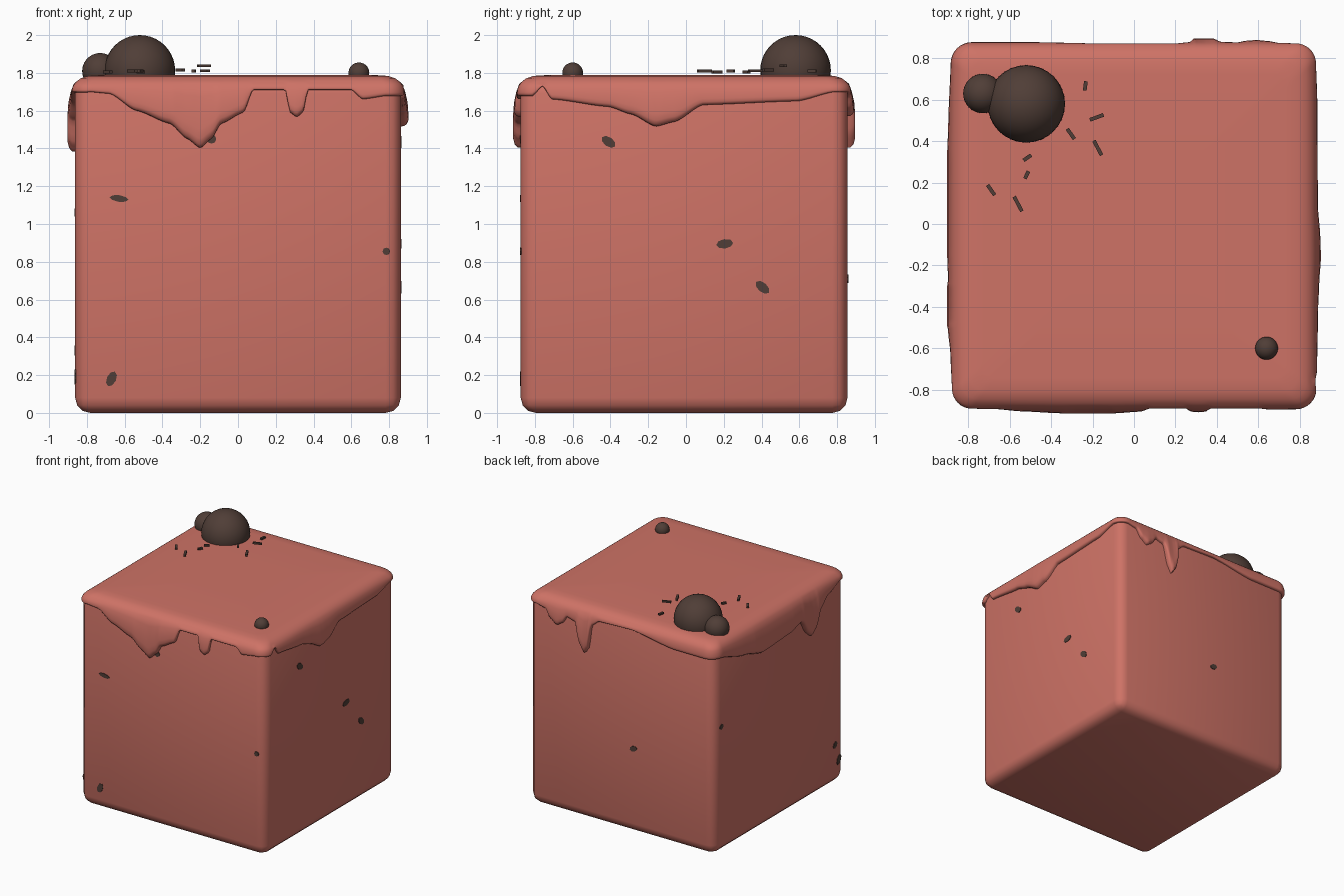
import bpy, bmesh, math
from mathutils import Vector, Matrix

if "Cube" in bpy.data.objects:
    bpy.data.objects.remove(bpy.data.objects["Cube"])

HX, HY, CY, R = 0.862, 0.865, -0.01, 0.08   # body half sizes, y centre, corner radius


def material(name, rgb):
    m = bpy.data.materials.new(name)
    m.diffuse_color = (*rgb, 1)
    m.use_nodes = True
    m.node_tree.nodes["Principled BSDF"].inputs["Base Color"].default_value = m.diffuse_color
    return m


PINK = material("salmon_pink", (0.62, 0.17, 0.133))
BROWN = material("dark_chocolate", (0.080, 0.048, 0.038))


def finish(bm, name, mat, angle=None):
    bmesh.ops.recalc_face_normals(bm, faces=bm.faces)
    me = bpy.data.meshes.new(name)
    bm.to_mesh(me)
    bm.free()
    ob = bpy.data.objects.new(name, me)
    bpy.context.collection.objects.link(ob)
    me.materials.append(mat)
    if angle:
        bpy.ops.object.select_all(action='DESELECT')
        ob.select_set(True)
        bpy.context.view_layer.objects.active = ob
        bpy.ops.object.shade_smooth_by_angle(angle=math.radians(angle))
    return ob


# Cake body: rounded block
bm = bmesh.new()
bmesh.ops.create_cube(bm, size=1, matrix=Matrix.Translation((0, CY, 0.886))
                      @ Matrix.Diagonal((2 * HX, 2 * HY, 1.772, 1)))
bmesh.ops.bevel(bm, geom=bm.edges[:], offset=R, segments=3, profile=0.5, affect='EDGES')
finish(bm, "cake_body", PINK, 40)

# Icing: lower edge height along each side (coordinate, z)
FRONT = [(-.8, 1.70), (-.68, 1.69), (-.54, 1.60), (-.36, 1.53), (-.27, 1.45), (-.2, 1.40),
         (-.14, 1.45), (-.09, 1.53), (.03, 1.59), (.08, 1.71), (.25, 1.71), (.275, 1.59),
         (.31, 1.565), (.345, 1.59), (.37, 1.71), (.6, 1.71), (.66, 1.66), (.8, 1.68)]
RIGHT = [(-.8, 1.68), (-.75, 1.73), (-.7, 1.66), (-.4, 1.62), (-.28, 1.58), (-.15, 1.515),
         (-.05, 1.54), (.1, 1.63), (.6, 1.65), (.8, 1.70)]
BACK = [(-.8, 1.65), (-.5, 1.65), (-.1, 1.71), (.2, 1.70), (.27, 1.65), (.3, 1.45), (.335, 1.40),
        (.37, 1.46), (.42, 1.64), (.5, 1.66), (.54, 1.60), (.59, 1.57), (.65, 1.61), (.7, 1.68),
        (.8, 1.70)]
LEFT = [(-.8, 1.70), (-.62, 1.64), (-.5, 1.55), (-.45, 1.42), (-.4, 1.38), (-.35, 1.42),
        (-.26, 1.55), (-.1, 1.51), (.25, 1.49), (.5, 1.56), (.8, 1.65)]


def edge_height(table, u):
    if u <= table[0][0]:
        return table[0][1]
    for (a, za), (b, zb) in zip(table, table[1:]):
        if u <= b:
            t = (u - a) / (b - a)
            return za + (zb - za) * (t * t * (3 - 2 * t) * 0.5 + t * 0.5)
    return table[-1][1]


# Walk around the block: straight side, then rounded corner
outline = []
N, K = 130, 8
for i, table in enumerate((FRONT, RIGHT, BACK, LEFT)):
    rot = Matrix.Rotation(i * math.pi / 2, 3, 'Z')
    along, depth = (HX, HY) if i % 2 == 0 else (HY, HX)
    sign = 1 if i < 2 else -1
    for k in range(N + 1):
        u = (along - R) * (2 * k / N - 1)
        p, n = rot @ Vector((u, -depth, 0)), rot @ Vector((0, -1, 0))
        outline.append((p, n, edge_height(table, u * sign)))
    end = outline[-1][2]
    for k in range(1, K):
        a = -math.pi / 2 + k / K * math.pi / 2
        n = Vector((math.cos(a), math.sin(a), 0))
        p = Vector((along - R, -(depth - R), 0)) + n * R
        outline.append((rot @ p, rot @ n, end))

TOP = [(.3, 1.788), (.85, 1.788), (.92, 1.784), (.965, 1.772), (.988, 1.757)]   # scale, z
SKIRT = [(0, .2), (.2, .6), (.45, .9), (.7, 1), (.85, 1), (.94, .8), (.99, .4)]  # drop, bulge
bm = bmesh.new()
rings = []
for s, z in TOP:
    rings.append([bm.verts.new((p.x * s, p.y * s + CY, z)) for p, n, zb in outline])
for f, g in SKIRT + [(1, None)]:
    ring = []
    for p, n, zb in outline:
        thick = 0.014 + 0.026 * max(0, min(1, (1.72 - zb) / 0.2))
        q = p + n * (-0.02 if g is None else thick * g)
        ring.append(bm.verts.new((q.x, q.y + CY, 1.742 + (zb - 1.742) * f)))
    rings.append(ring)
for a, b in zip(rings, rings[1:]):
    for j in range(len(a)):
        k = (j + 1) % len(a)
        bm.faces.new((a[j], a[k], b[k], b[j]))
bm.faces.new(rings[0])
finish(bm, "dripping_icing", PINK, 60)

# Chocolate balls on top
for name, loc, r in (("large_ball", (-.52, .58, 1.813), .187),
                     ("medium_ball", (-.73, .63, 1.81), .095),
                     ("small_ball", (.64, -.6, 1.80), .055)):
    bm = bmesh.new()
    bmesh.ops.create_uvsphere(bm, u_segments=32, v_segments=20, radius=r,
                              matrix=Matrix.Translation(loc))
    finish(bm, name, BROWN, 60)

# Sprinkles lying on the icing: x, y, angle, length, z
bm = bmesh.new()
for x, y, ang, length, z in ((-.235, .667, 83, .045, 1.81), (-.18, .515, 20, .07, 1.838),
                             (-.305, .435, -55, .06, 1.815), (-.175, .367, -62, .08, 1.812),
                             (-.515, .32, 35, .045, 1.805), (-.518, .237, 65, .04, 1.81),
                             (-.69, .164, -55, .06, 1.805), (-.56, .097, -62, .08, 1.81)):
    bmesh.ops.create_cube(bm, size=1, matrix=Matrix.Translation((x, y, z))
                          @ Matrix.Rotation(math.radians(ang), 4, 'Z')
                          @ Matrix.Diagonal((length, .018, .014, 1)))
finish(bm, "sprinkles", BROWN)

# Thin chips on the sides: side, coordinate, z, width, height, tilt
CHIPS = [(0, -.63, 1.135, .10, .035, -8), (0, -.67, .18, .085, .05, 65), (0, .785, .855, .04, .04, 0),
         (0, -.14, 1.45, .05, .05, 0),
         (1, -.4, 1.435, .085, .05, -35), (1, .215, .895, .09, .05, 8), (1, .415, .665, .09, .05, -40),
         (2, -.11, .71, .07, .045, 20),
         (3, -.74, .33, .06, .045, 50), (3, -.79, .19, .085, .05, 65), (3, .77, 1.06, .05, .04, 30)]
bm = bmesh.new()
for side, u, z, w, h, tilt in CHIPS:
    sign = 1 if side < 2 else -1
    depth = HY if side % 2 == 0 else HX
    m = (Matrix.Translation((0, CY, 0)) @ Matrix.Rotation(side * math.pi / 2, 4, 'Z')
         @ Matrix.Translation((u * sign, -depth, z))
         @ Matrix.Rotation(math.radians(-tilt), 4, 'Y')
         @ Matrix.Diagonal((w, 1, h, 1)) @ Matrix.Rotation(math.pi / 2, 4, 'X'))
    bmesh.ops.create_cone(bm, cap_ends=True, segments=8, radius1=.5, radius2=.5,
                          depth=.008, matrix=m)
finish(bm, "side_chips", BROWN)
